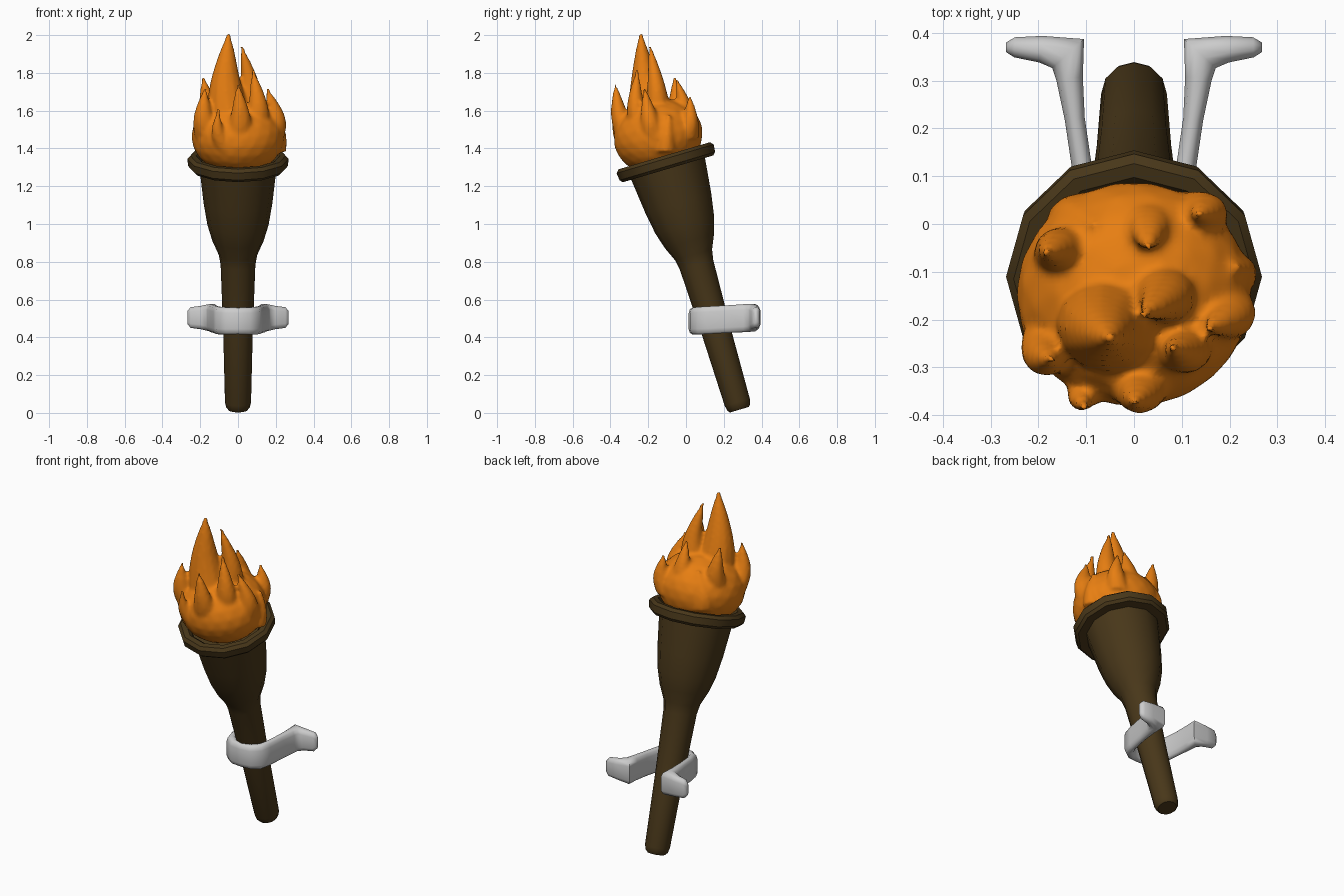
import bpy, bmesh, math
from mathutils import Matrix, Vector

if "Cube" in bpy.data.objects:
    bpy.data.objects.remove(bpy.data.objects["Cube"])

TILT = Matrix.Translation((0, 0.283, 0.017)) @ Matrix.Rotation(math.radians(16.5), 4, 'X')


def material(name, color):
    m = bpy.data.materials.new(name)
    m.diffuse_color = color
    m.use_nodes = True
    m.node_tree.nodes["Principled BSDF"].inputs["Base Color"].default_value = m.diffuse_color
    return m


def loft(bm, rings, cap=True, closed=False):
    """Skin a series of equal-length point rings."""
    vs = [[bm.verts.new(p) for p in r] for r in rings]
    n = len(vs[0])
    pairs = list(zip(vs, vs[1:])) + ([(vs[-1], vs[0])] if closed else [])
    for a, b in pairs:
        for i in range(n):
            j = (i + 1) % n
            bm.faces.new((a[i], a[j], b[j], b[i]))
    if cap and not closed:
        bm.faces.new(vs[0][::-1])
        bm.faces.new(vs[-1])


def circle(c, rx, ry, n=12):
    return [Vector(c) + Vector((rx * math.cos(k * math.tau / n), ry * math.sin(k * math.tau / n), 0))
            for k in range(n)]


def finish(bm, name, mat=None, angle=40):
    bmesh.ops.recalc_face_normals(bm, faces=bm.faces)
    me = bpy.data.meshes.new(name)
    bm.to_mesh(me)
    bm.free()
    ob = bpy.data.objects.new(name, me)
    bpy.context.collection.objects.link(ob)
    if mat:
        me.materials.append(mat)
    bpy.ops.object.select_all(action='DESELECT')
    ob.select_set(True)
    bpy.context.view_layer.objects.active = ob
    bpy.ops.object.shade_smooth_by_angle(angle=math.radians(angle))
    return ob


wood = material("wood", (0.065, 0.038, 0.01, 1))
fire = material("fire", (0.8, 0.21, 0.006, 1))

# Handle flaring into the cup: (distance along axis, radius)
bm = bmesh.new()
profile = [(0, 0.052), (0.012, 0.062), (0.04, 0.069), (0.42, 0.078), (0.80, 0.092), (0.855, 0.102),
           (0.93, 0.135), (1.02, 0.162), (1.14, 0.182), (1.36, 0.207)]
loft(bm, [circle((0, 0, t), r, r) for t, r in profile])
bm.transform(TILT)
finish(bm, "handle_and_cup", wood)

# Twelve-sided rim ring
bm = bmesh.new()
section = [(1.330, 0.195), (1.330, 0.250), (1.345, 0.264), (1.385, 0.268), (1.402, 0.252),
           (1.402, 0.222), (1.385, 0.205)]
loft(bm, [circle((0, 0, t), r, r) for t, r in section], closed=True)
bm.transform(TILT)
finish(bm, "cup_rim", wood, 35)

# Wall bracket: half path (x, y, half thickness, half height), mirrored in x
half = [(0, 0.040, 0.026, 0.070), (0.055, 0.046, 0.026, 0.071), (0.095, 0.075, 0.027, 0.073),
        (0.110, 0.125, 0.021, 0.073), (0.124, 0.22, 0.021, 0.073), (0.135, 0.305, 0.028, 0.074),
        (0.138, 0.357, 0.045, 0.073), (0.195, 0.366, 0.028, 0.062), (0.25, 0.370, 0.021, 0.055),
        (0.268, 0.370, 0.010, 0.035)]
path = [(-x, y, w, h) for x, y, w, h in half[:0:-1]] + half
bm = bmesh.new()
rings = []
for i, (x, y, w, h) in enumerate(path):
    a, b = path[max(i - 1, 0)], path[min(i + 1, len(path) - 1)]
    p = Vector((x, y))
    d0, d1 = p - Vector(a[:2]), Vector(b[:2]) - p
    t = (d0.normalized() + d1.normalized()).normalized()
    zc = 0.485 + (y - 0.015) * 0.056
    rings.append([(x - t.y * w * u, y + t.x * w * u, zc + h * v) for u, v in
                  [(1, 0.6), (0.75, 0.88), (0.3, 1), (-0.3, 1), (-0.75, 0.88), (-1, 0.6),
                   (-1, -0.6), (-0.75, -0.88), (-0.3, -1), (0.3, -1), (0.75, -0.88), (1, -0.6)]])
loft(bm, rings)
finish(bm, "wall_bracket", None, 60)

# Flame body
bm = bmesh.new()
body = (Matrix.Translation((0, -0.147, 1.465)) @ Matrix.Rotation(math.radians(14), 4, 'X')
        @ Matrix.Diagonal((0.247, 0.238, 0.2, 1)))
bmesh.ops.create_icosphere(bm, subdivisions=3, radius=1, matrix=body)

# Flame tongues: (base), (tip), base radius, sideways bow x, y
tongues = [
    ((-0.03, -0.20, 1.50), (-0.05, -0.24, 2.01), 0.135, -0.02, 0.00),
    ((0.03, -0.15, 1.52), (0.02, -0.19, 1.945), 0.090, 0.03, 0.01),
    ((0.08, -0.22, 1.46), (0.08, -0.26, 1.815), 0.085, 0.02, -0.02),
    ((0.15, -0.17, 1.43), (0.155, -0.22, 1.72), 0.085, 0.035, 0.00),
    ((-0.13, -0.10, 1.47), (-0.185, -0.06, 1.78), 0.085, 0.00, 0.02),
    ((-0.14, -0.21, 1.43), (-0.175, -0.285, 1.72), 0.085, -0.02, -0.02),
    ((0.00, -0.29, 1.43), (0.00, -0.375, 1.74), 0.085, 0.01, -0.015),
    ((-0.06, -0.31, 1.38), (-0.105, -0.385, 1.61), 0.055, -0.02, -0.01),
    ((0.03, -0.02, 1.48), (0.03, -0.05, 1.77), 0.080, 0.00, 0.02),
    ((0.11, 0.00, 1.45), (0.135, 0.02, 1.68), 0.075, 0.02, 0.01),
    ((-0.10, -0.01, 1.42), (-0.08, 0.00, 1.63), 0.085, -0.02, 0.01),
    ((0.19, -0.11, 1.38), (0.215, -0.09, 1.58), 0.065, 0.01, 0.00),
]
N = 14
for base, tip, r, bx, by in tongues:
    rings = []
    for k in range(N + 1):
        t = k / N
        c = Vector(base).lerp(Vector(tip), t)
        c += Vector((bx, by, 0)) * math.sin(math.tau * 0.62 * t) * 1.0
        c -= Vector((bx, by, 0)) * math.sin(math.tau * 0.62) * t
        rad = max(r * (1 - t) ** 0.75, 0.011)
        rings.append(circle(c, rad, rad * 0.9))
    loft(bm, rings)
flame = finish(bm, "flame", fire, 60)

# Fuse the tongues and body into one soft surface
rm = flame.modifiers.new("fuse", 'REMESH')
rm.mode = 'VOXEL'
rm.voxel_size = 0.011
rm.use_smooth_shade = True
sm = flame.modifiers.new("soften", 'SMOOTH')
sm.factor = 0.5
sm.iterations = 4
